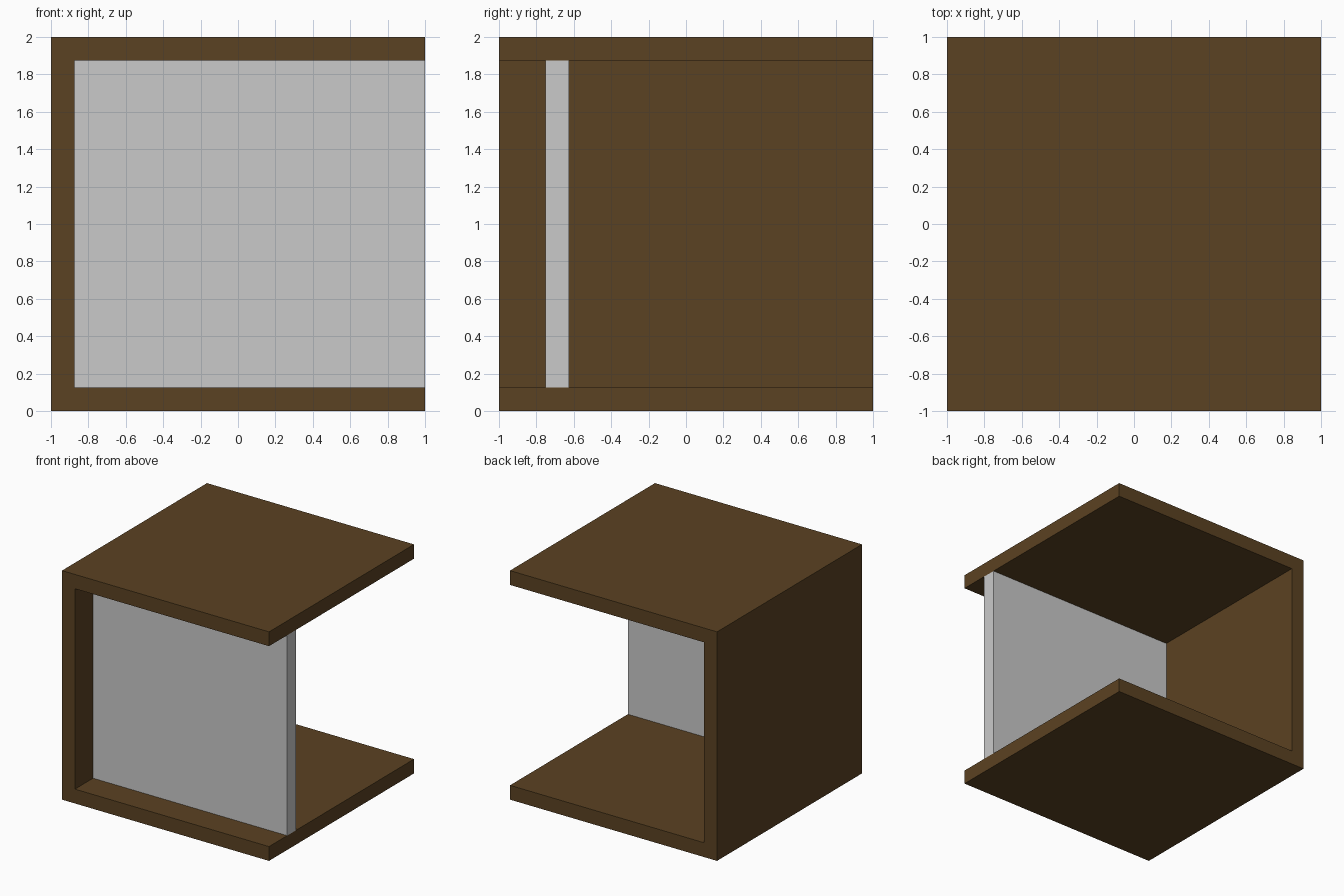
import bpy
import bmesh

if "Cube" in bpy.data.objects:
    bpy.data.objects.remove(bpy.data.objects["Cube"])


def material(name, rgb):
    m = bpy.data.materials.new(name)
    m.diffuse_color = (*rgb, 1.0)
    m.use_nodes = True
    m.node_tree.nodes["Principled BSDF"].inputs["Base Color"].default_value = m.diffuse_color
    return m


def extrude_profile(name, points, y0, y1, mat):
    """Extrude an (x, z) outline along y from y0 to y1."""
    bm = bmesh.new()
    face = bm.faces.new([bm.verts.new((x, y0, z)) for x, z in points])
    ext = bmesh.ops.extrude_face_region(bm, geom=[face])
    verts = [g for g in ext["geom"] if isinstance(g, bmesh.types.BMVert)]
    bmesh.ops.translate(bm, verts=verts, vec=(0, y1 - y0, 0))
    bmesh.ops.recalc_face_normals(bm, faces=bm.faces)
    mesh = bpy.data.meshes.new(name)
    bm.to_mesh(mesh)
    bm.free()
    mesh.materials.append(mat)
    obj = bpy.data.objects.new(name, mesh)
    bpy.context.collection.objects.link(obj)
    return obj


wood = material("dark_wood", (0.105, 0.054, 0.016))
grey = material("light_grey", (0.59, 0.59, 0.59))

T = 0.125  # board thickness

# C-shaped shell: floor, left wall and top in one piece
shell = [(-1, 0), (1, 0), (1, T), (-1 + T, T),
         (-1 + T, 2 - T), (1, 2 - T), (1, 2), (-1, 2)]
extrude_profile("cabinet_shell", shell, -1, 1, wood)

# Recessed front panel between floor and top
panel = [(-1 + T, T), (1, T), (1, 2 - T), (-1 + T, 2 - T)]
extrude_profile("front_panel", panel, -0.75, -0.75 + T, grey)
